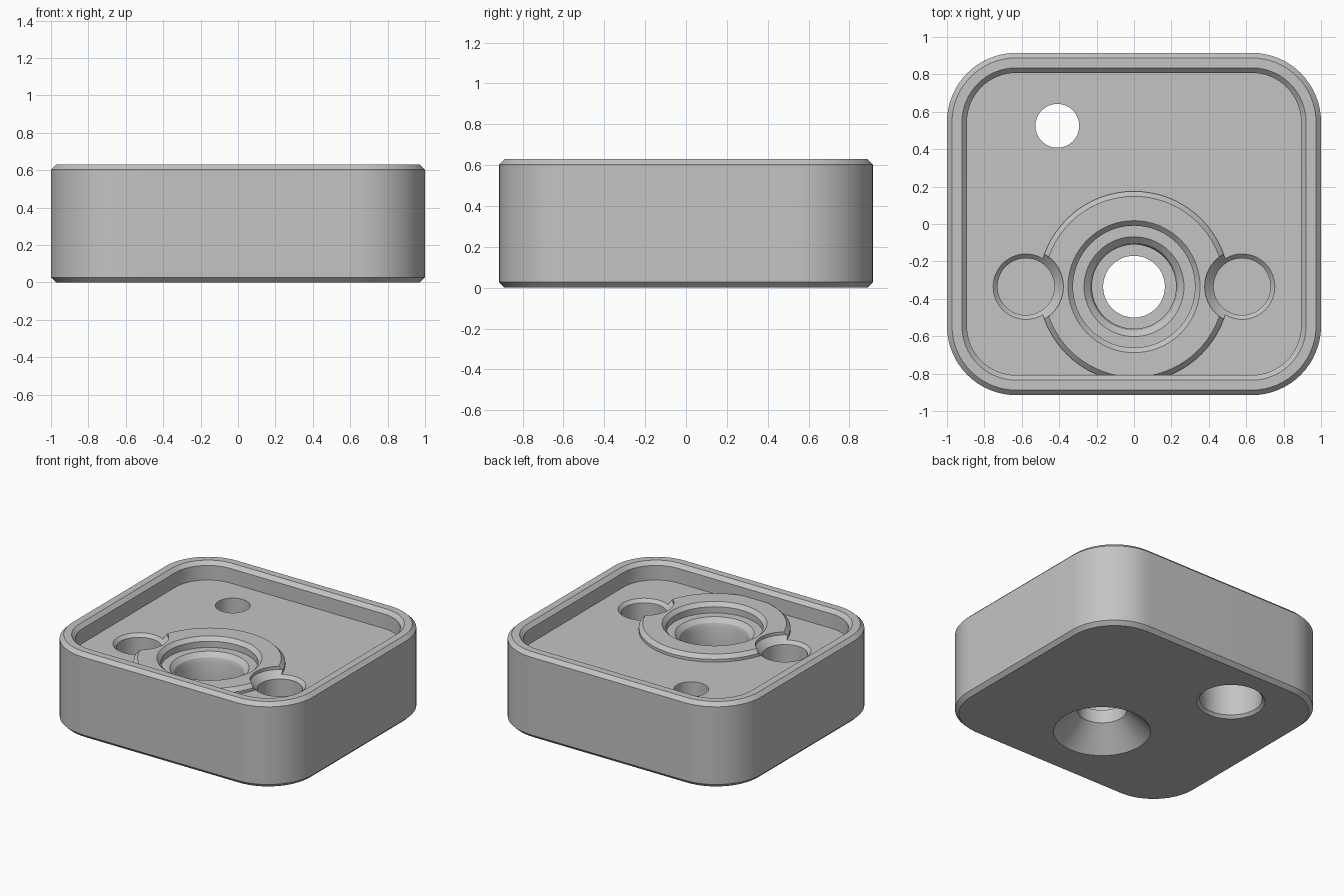
import bpy, bmesh, math

if "Cube" in bpy.data.objects:
    bpy.data.objects.remove(bpy.data.objects["Cube"])

HALF_X, HALF_Y, HEIGHT, CORNER = 1.0, 0.915, 0.63, 0.37
CH = 0.027            # chamfer size
FLOOR = 0.495         # pocket floor
BOSS_TOP = 0.543
BORE_Y = -0.335

grey = bpy.data.materials.new("satin_grey")
grey.use_nodes = True
GREY = (0.55, 0.55, 0.55, 1)
grey.diffuse_color = GREY
grey.node_tree.nodes["Principled BSDF"].inputs["Base Color"].default_value = GREY


def loft(name, rings):
    """Closed solid through rings of equal point count, capped at both ends."""
    bm = bmesh.new()
    loops = [[bm.verts.new(p) for p in ring] for ring in rings]
    n = len(loops[0])
    for a, b in zip(loops, loops[1:]):
        for i in range(n):
            j = (i + 1) % n
            bm.faces.new((a[i], a[j], b[j], b[i]))
    bm.faces.new(loops[0][::-1])
    bm.faces.new(loops[-1])
    bmesh.ops.recalc_face_normals(bm, faces=bm.faces)
    mesh = bpy.data.meshes.new(name)
    bm.to_mesh(mesh)
    bm.free()
    mesh.materials.append(grey)
    obj = bpy.data.objects.new(name, mesh)
    bpy.context.collection.objects.link(obj)
    return obj


def rounded_ring(inset, z, steps=16):
    """Rounded rectangle, shrunk by inset."""
    r = CORNER - inset
    ring = []
    for k, (sx, sy) in enumerate(((1, 1), (-1, 1), (-1, -1), (1, -1))):
        for i in range(steps + 1):
            a = math.pi / 2 * (k + i / steps)
            ring.append((sx * (HALF_X - CORNER) + r * math.cos(a),
                         sy * (HALF_Y - CORNER) + r * math.sin(a), z))
    return ring


def lathe(name, x, y, profile, n=72):
    """Turned solid from (radius, height) pairs."""
    return loft(name, [[(x + r * math.cos(math.tau * i / n),
                         y + r * math.sin(math.tau * i / n), z)
                        for i in range(n)] for r, z in profile])


def combine(target, tool, operation):
    tool.hide_render = True
    mod = target.modifiers.new(operation.lower(), "BOOLEAN")
    mod.operation, mod.object, mod.solver = operation, tool, "EXACT"
    bpy.context.view_layer.objects.active = target
    bpy.ops.object.modifier_apply(modifier=mod.name)
    bpy.data.objects.remove(tool)


# Housing block with chamfered rim and open pocket
housing = loft("housing", [rounded_ring(i, z) for i, z in (
    (CH, 0), (0, CH), (0, HEIGHT - CH), (CH, HEIGHT),
    (0.08, HEIGHT), (0.08 + CH, HEIGHT - CH), (0.08 + CH, FLOOR))])

# Round boss on the pocket floor, running into the front wall
boss = lathe("boss", 0, BORE_Y, (
    (0.51, 0.4), (0.51, BOSS_TOP - CH), (0.51 - CH, BOSS_TOP)))
combine(housing, boss, "UNION")

# Stepped main bore with a countersink underneath
bore = lathe("main_bore", 0, BORE_Y, (
    (0.426, -0.1), (0.165, 0.161), (0.165, 0.26), (0.225, 0.26),
    (0.225, 0.41), (0.235, 0.44), (0.267, 0.47), (0.326, 0.47),
    (0.326, BOSS_TOP - CH), (0.38, BOSS_TOP + CH)))
combine(housing, bore, "DIFFERENCE")

# Blind side holes that bite into the boss
for side in (-1, 1):
    hole = lathe("side_hole", side * 0.578, BORE_Y, (
        (0.152, 0.2), (0.152, 0.472), (0.2, 0.52), (0.2, 0.6)))
    combine(housing, hole, "DIFFERENCE")

# Through hole, counterbored from below
screw = lathe("screw_hole", -0.41, 0.525, (
    (0.258, -0.03), (0.21, 0.02), (0.21, 0.33), (0.117, 0.33), (0.117, 0.7)))
combine(housing, screw, "DIFFERENCE")

# Smooth curved walls, crisp chamfers
bpy.ops.object.select_all(action="DESELECT")
housing.select_set(True)
bpy.context.view_layer.objects.active = housing
bpy.ops.object.shade_smooth_by_angle(angle=math.radians(25))
